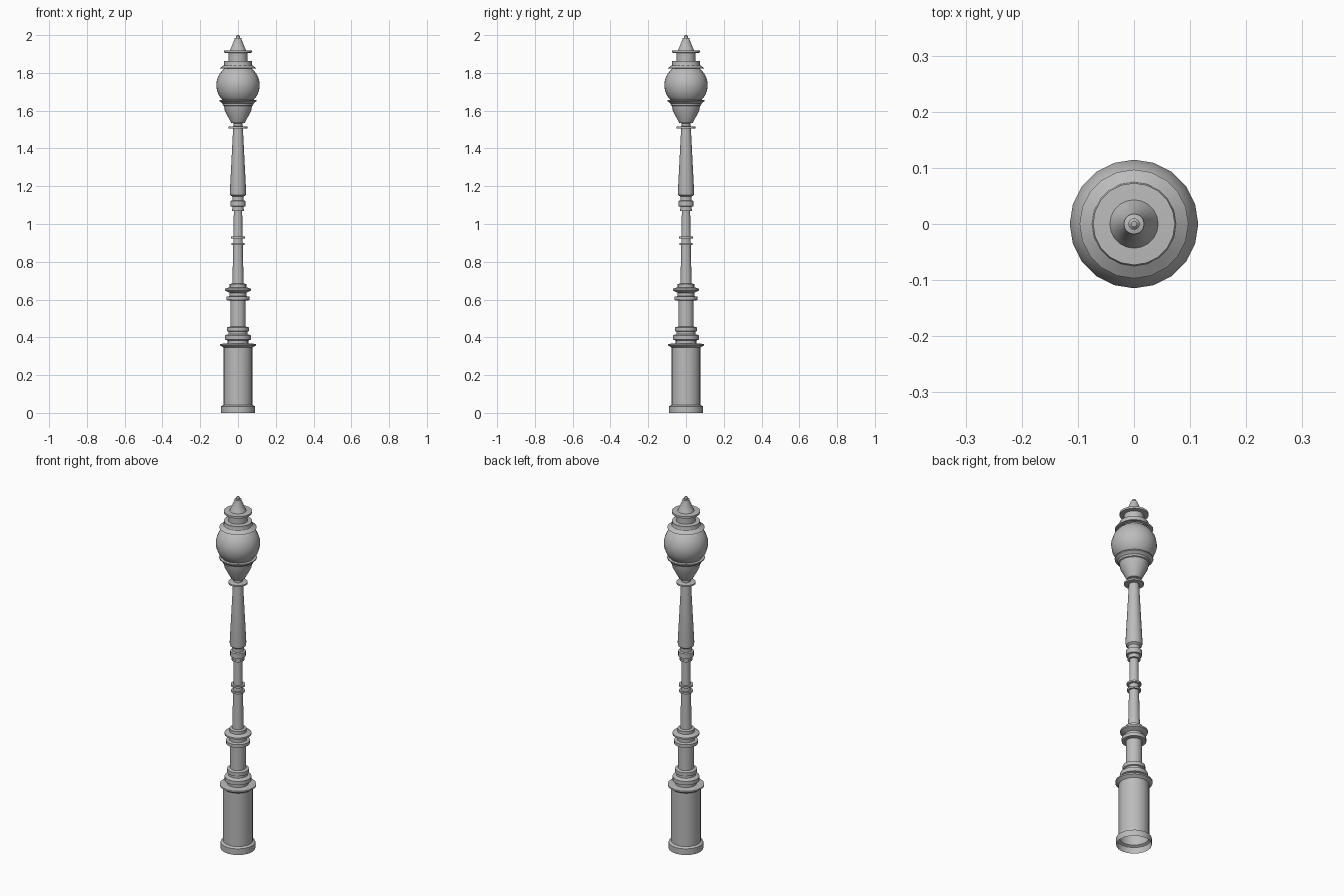
import bpy, bmesh, math

cube = bpy.data.objects.get("Cube")
if cube:
    bpy.data.objects.remove(cube, do_unlink=True)

grey = bpy.data.materials.new("plain grey")
grey.use_nodes = True
grey.diffuse_color = (0.5, 0.5, 0.5, 1)
grey.node_tree.nodes["Principled BSDF"].inputs["Base Color"].default_value = (0.5, 0.5, 0.5, 1)


def turned(name, profile, sides=20):
    """Revolve (radius, height) points around the z axis."""
    bm = bmesh.new()
    rings = []
    for r, z in profile:
        rings.append([bm.verts.new((r * math.cos(a), r * math.sin(a), z))
                      for a in (math.tau * i / sides for i in range(sides))])
    for low, high in zip(rings, rings[1:]):
        for i in range(sides):
            j = (i + 1) % sides
            bm.faces.new((low[i], low[j], high[j], high[i]))
    bm.faces.new(rings[-1])
    mesh = bpy.data.meshes.new(name)
    bm.to_mesh(mesh)
    bm.free()
    mesh.materials.append(grey)
    obj = bpy.data.objects.new(name, mesh)
    bpy.context.collection.objects.link(obj)
    bpy.ops.object.select_all(action="DESELECT")
    obj.select_set(True)
    bpy.context.view_layer.objects.active = obj
    bpy.ops.object.shade_smooth_by_angle(angle=math.radians(30))
    return obj


# Hollow pedestal, open underneath
turned("pedestal", [(.09, 0), (.09, .035), (.077, .042), (.077, .345), (.083, .35),
                    (.094, .357), (.094, .365), (.06, .368)])

# Stacked rings and drum above the pedestal
turned("lower_drum", [(.055, .365), (.055, .384), (.07, .388), (.07, .41), (.05, .418),
                      (.05, .43), (.057, .433), (.057, .453), (.041, .457), (.041, .595),
                      (.062, .597), (.062, .615), (.045, .618), (.045, .636), (.07, .648),
                      (.07, .657), (.044, .665), (.044, .682), (.03, .685)])

# Slender middle shaft and its rings
turned("middle_shaft", [(.03, .68), (.024, .94), (.022, 1.08)])
for name, r, low, high in (("shaft_ring_lower", .035, .889, .899),
                           ("shaft_ring_upper", .037, .924, .934),
                           ("shaft_ring_top", .033, 1.07, 1.08)):
    turned(name, [(.02, low), (r, low), (r, high), (.02, high)])

# Vase-shaped upper post
turned("upper_post", [(.03, 1.075), (.03, 1.092), (.04, 1.094), (.04, 1.122), (.03, 1.125),
                      (.03, 1.145), (.041, 1.153), (.043, 1.17), (.026, 1.505), (.05, 1.506),
                      (.05, 1.515), (.023, 1.518), (.023, 1.537)])

# Cup under the globe
turned("lamp_cup", [(.023, 1.533), (.036, 1.536), (.07, 1.6), (.074, 1.625), (.08, 1.628),
                    (.082, 1.638), (.097, 1.65), (.097, 1.656), (.08, 1.658)])

# Globe, cut off flat at both ends
arc = [math.radians(-55 + 10 * i) for i in range(12)]
turned("lamp_globe", [(.115 * math.cos(a), 1.735 + .113 * math.sin(a)) for a in arc])

# Cap with flared collar and disc
turned("lamp_cap", [(.08, 1.822), (.097, 1.825), (.075, 1.84), (.073, 1.845), (.073, 1.862),
                    (.05, 1.864), (.05, 1.905), (.073, 1.907), (.073, 1.918), (.04, 1.92)])

# Pointed finial
turned("finial", [(.045, 1.916), (.036, 1.935), (.018, 1.98), (.018, 1.984),
                  (.01, 1.986), (.01, 1.995), (.005, 2.0)])
